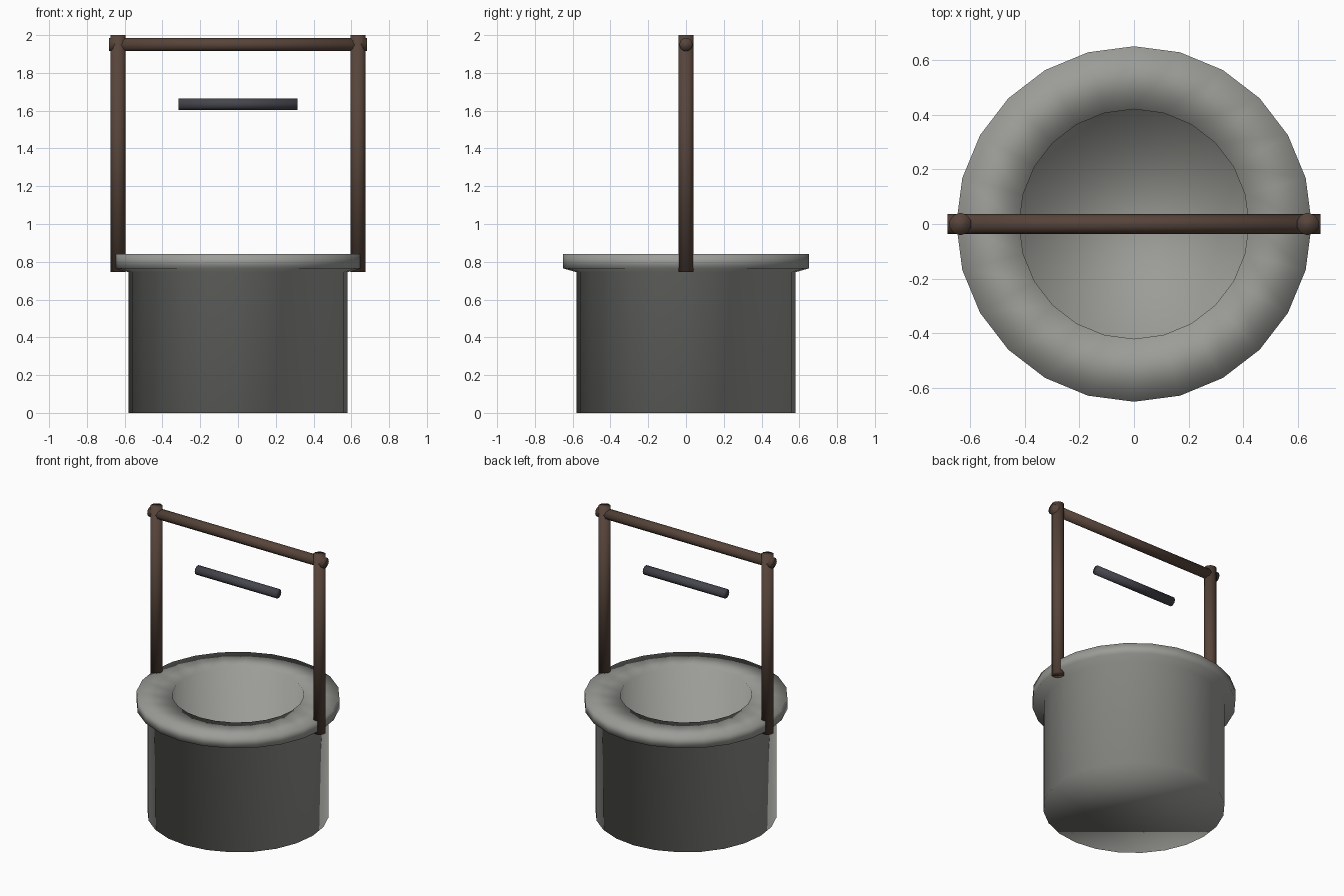
import bpy, bmesh, math
from mathutils import Matrix

if "Cube" in bpy.data.objects:
    bpy.data.objects.remove(bpy.data.objects["Cube"])


def material(name, rgb):
    m = bpy.data.materials.new(name)
    m.diffuse_color = (*rgb, 1)
    m.use_nodes = True
    m.node_tree.nodes["Principled BSDF"].inputs["Base Color"].default_value = m.diffuse_color
    return m


stone = material("stone", (0.33, 0.33, 0.31))
wood = material("dark_wood", (0.095, 0.058, 0.042))
iron = material("iron", (0.06, 0.06, 0.075))


def finish(name, bm, mat):
    bmesh.ops.recalc_face_normals(bm, faces=bm.faces)
    for f in bm.faces:
        f.smooth = True
    me = bpy.data.meshes.new(name)
    bm.to_mesh(me)
    bm.free()
    me.materials.append(mat)
    ob = bpy.data.objects.new(name, me)
    bpy.context.collection.objects.link(ob)
    return ob


def lathe(name, profile, sides, mat):
    """Revolve (radius, z) points round z and cap both ends."""
    bm = bmesh.new()
    rings = []
    for r, z in profile:
        rings.append([bm.verts.new((r * math.cos(2 * math.pi * i / sides),
                                    r * math.sin(2 * math.pi * i / sides), z))
                      for i in range(sides)])
    for a, b in zip(rings, rings[1:]):
        for i in range(sides):
            j = (i + 1) % sides
            bm.faces.new((a[i], a[j], b[j], b[i]))
    bm.faces.new(rings[0])
    bm.faces.new(rings[-1])
    return finish(name, bm, mat)


def pole(name, centre, radius, length, mat, along_x=False):
    bm = bmesh.new()
    m = Matrix.Translation(centre)
    if along_x:
        m = m @ Matrix.Rotation(math.pi / 2, 4, 'Y')
    bmesh.ops.create_cone(bm, cap_ends=True, segments=10, radius1=radius,
                          radius2=radius, depth=length, matrix=m)
    return finish(name, bm, mat)


# Stone shaft with overhanging rim and hollow inside
lathe("well_wall", [(0.58, 0), (0.58, 0.745), (0.65, 0.765), (0.65, 0.84),
                    (0.42, 0.84), (0.42, 0.12)], 24, stone)

# Upright posts
for side, x in (("left", -0.635), ("right", 0.635)):
    pole(side + "_post", (x, 0, 1.3725), 0.041, 1.255, wood)

# Crossbar and hanging winch rod
pole("crossbar", (0, 0, 1.95), 0.036, 1.365, wood, True)
pole("winch_rod", (0, 0, 1.635), 0.032, 0.63, iron, True)
